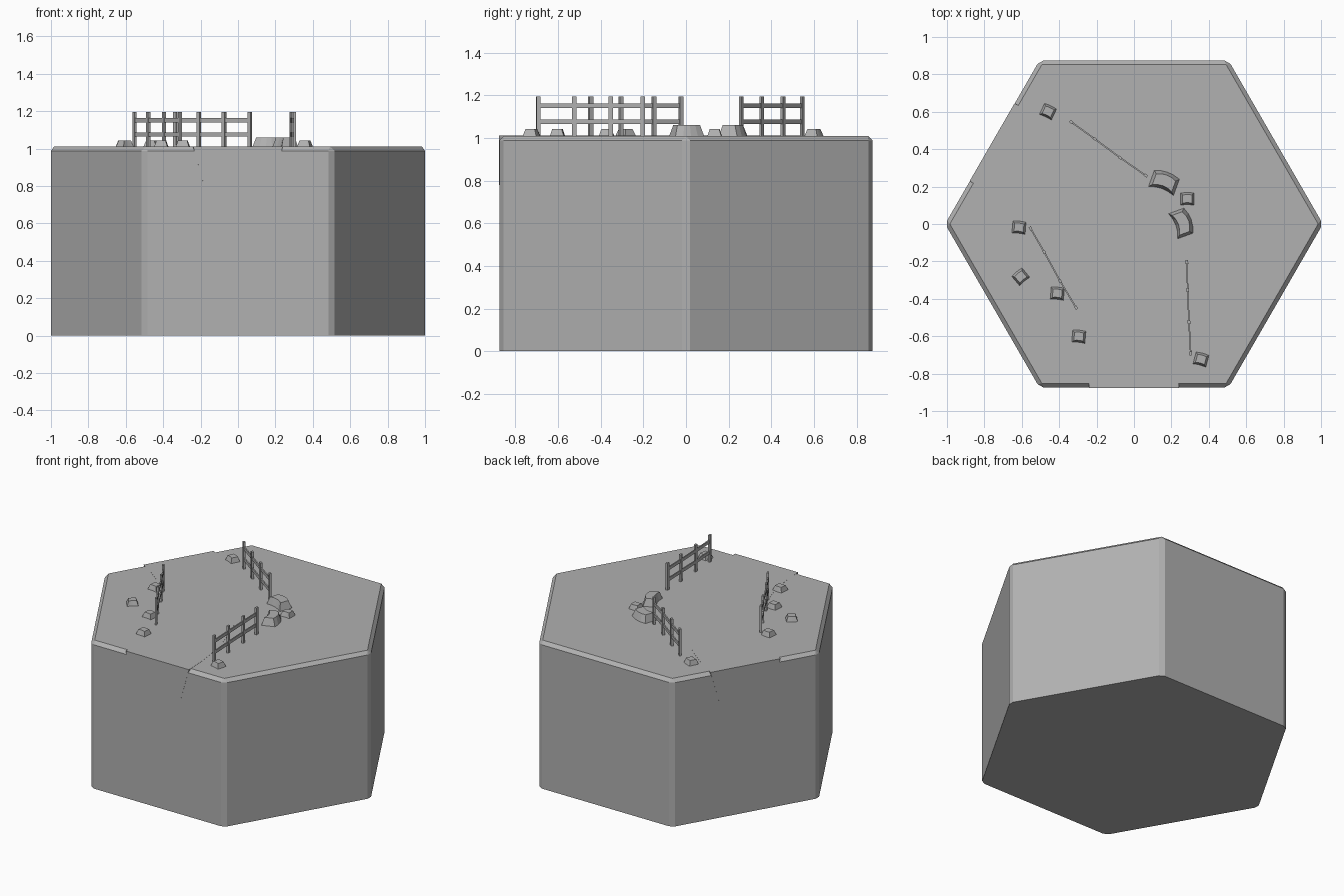
import bpy, bmesh, math
from mathutils import Vector, Matrix

if "Cube" in bpy.data.objects:
    bpy.data.objects.remove(bpy.data.objects["Cube"])

TOP = 1.01       # ground height
R = 1.01         # hexagon corner radius before chamfering
AP = R * math.cos(math.pi / 6)
GREY = bpy.data.materials.new("dark_grey")
GREY.diffuse_color = (0.44, 0.44, 0.44, 1)
GREY.use_nodes = True
GREY.node_tree.nodes["Principled BSDF"].inputs["Base Color"].default_value = GREY.diffuse_color


def finish(bm, name):
    bmesh.ops.recalc_face_normals(bm, faces=bm.faces)
    me = bpy.data.meshes.new(name)
    bm.to_mesh(me)
    bm.free()
    me.materials.append(GREY)
    ob = bpy.data.objects.new(name, me)
    bpy.context.collection.objects.link(ob)
    return ob


def skin(bm, rings):
    """Join closed rings of points into a capped solid."""
    vs = [[bm.verts.new(p) for p in ring] for ring in rings]
    n = len(vs[0])
    for a, b in zip(vs, vs[1:]):
        for i in range(n):
            j = (i + 1) % n
            bm.faces.new((a[i], a[j], b[j], b[i]))
    bm.faces.new(vs[0])
    bm.faces.new(vs[-1])


def box(bm, centre, size, angle):
    m = Matrix.Translation(centre) @ Matrix.Rotation(angle, 4, 'Z') @ Matrix.Diagonal((*size, 1))
    bmesh.ops.create_cube(bm, size=1, matrix=m)


# Hexagonal ground block, chamfered everywhere but the bottom rim
bm = bmesh.new()
hexagon = [(R * math.cos(math.radians(60 * i)), R * math.sin(math.radians(60 * i))) for i in range(6)]
skin(bm, [[(x, y, z) for x, y in hexagon] for z in (0, TOP)])
edges = [e for e in bm.edges if max(v.co.z for v in e.verts) > 0.5]
bmesh.ops.bevel(bm, geom=edges, offset=0.022, segments=1, affect='EDGES', profile=0.5)
finish(bm, "hex_ground")

# Curved road bed: trapezoid swept 60 degrees, flush with the ground
bm = bmesh.new()
centre = Vector((-1.5 * R, -AP, 0))
section = [(-0.24, TOP + 0.001), (0.24, TOP + 0.001), (0.175, 0.78), (-0.175, 0.78)]
rings = []
for i in range(13):
    a = math.radians(60 * i / 12)
    ring = [centre + Vector(((1.5 * R + s) * math.cos(a), (1.5 * R + s) * math.sin(a), z))
            for s, z in section]
    # ends sit a hair outside the block sides
    push = {0: Vector((0, -0.001, 0)), 12: Vector((-0.00087, 0.0005, 0))}.get(i, Vector())
    rings.append([p + push for p in ring])
skin(bm, rings)
finish(bm, "road_bed")


# Fences: posts with two rails between neighbours
def fence(name, pts):
    bm = bmesh.new()
    pts = [Vector((x, y, 0)) for x, y in pts]
    for i, p in enumerate(pts):
        d = pts[min(i + 1, 3)] - pts[max(i - 1, 0)]
        box(bm, (p.x, p.y, TOP + 0.0925), (0.02, 0.014, 0.185), math.atan2(d.y, d.x))
    for a, b in zip(pts, pts[1:]):
        d, m = b - a, (a + b) / 2
        for z in (1.076, 1.151):
            box(bm, (m.x, m.y, z), (d.length, 0.008, 0.022), math.atan2(d.y, d.x))
    finish(bm, name)


fence("fence_right", [(0.283, -0.203), (0.287, -0.353), (0.294, -0.524), (0.303, -0.692)])
fence("fence_left", [(-0.553, -0.024), (-0.48, -0.15), (-0.395, -0.305), (-0.31, -0.447)])
fence("fence_back", [(-0.335, 0.545), (-0.21, 0.455), (-0.075, 0.355), (0.063, 0.259)])


# Rocks: slightly bowed, tapered blocks
def rock(name, x, y, length, width, height, angle, bow):
    bm = bmesh.new()
    rings = []
    steps = [-1, -0.5, 0, 0.5, 1]
    for z, inset in ((TOP - 0.005, 0), (TOP + height, 0.36 * width)):
        l, w = (length - inset) / 2, (width - inset) / 2
        ring = [(t * l, -w + bow * (1 - t * t), z) for t in steps]
        ring += [(t * l, w + bow * (1 - t * t), z) for t in reversed(steps)]
        rings.append(ring)
    skin(bm, rings)
    bm.transform(Matrix.Translation((x, y, 0)) @ Matrix.Rotation(math.radians(angle), 4, 'Z'))
    finish(bm, name)


rock("boulder_1", 0.16, 0.22, 0.145, 0.095, 0.05, -20, 0.014)
rock("boulder_2", 0.25, 0.003, 0.145, 0.09, 0.05, -70, 0.016)
small = [(-0.46, 0.60, -25), (-0.615, -0.02, -5), (-0.605, -0.283, 40), (-0.41, -0.373, -5),
         (-0.295, -0.603, -5), (0.358, -0.725, -15), (0.285, 0.133, 0)]
for i, (x, y, a) in enumerate(small):
    rock(f"rock_{i + 1}", x, y, 0.074, 0.068, 0.032, a, 0.003)
